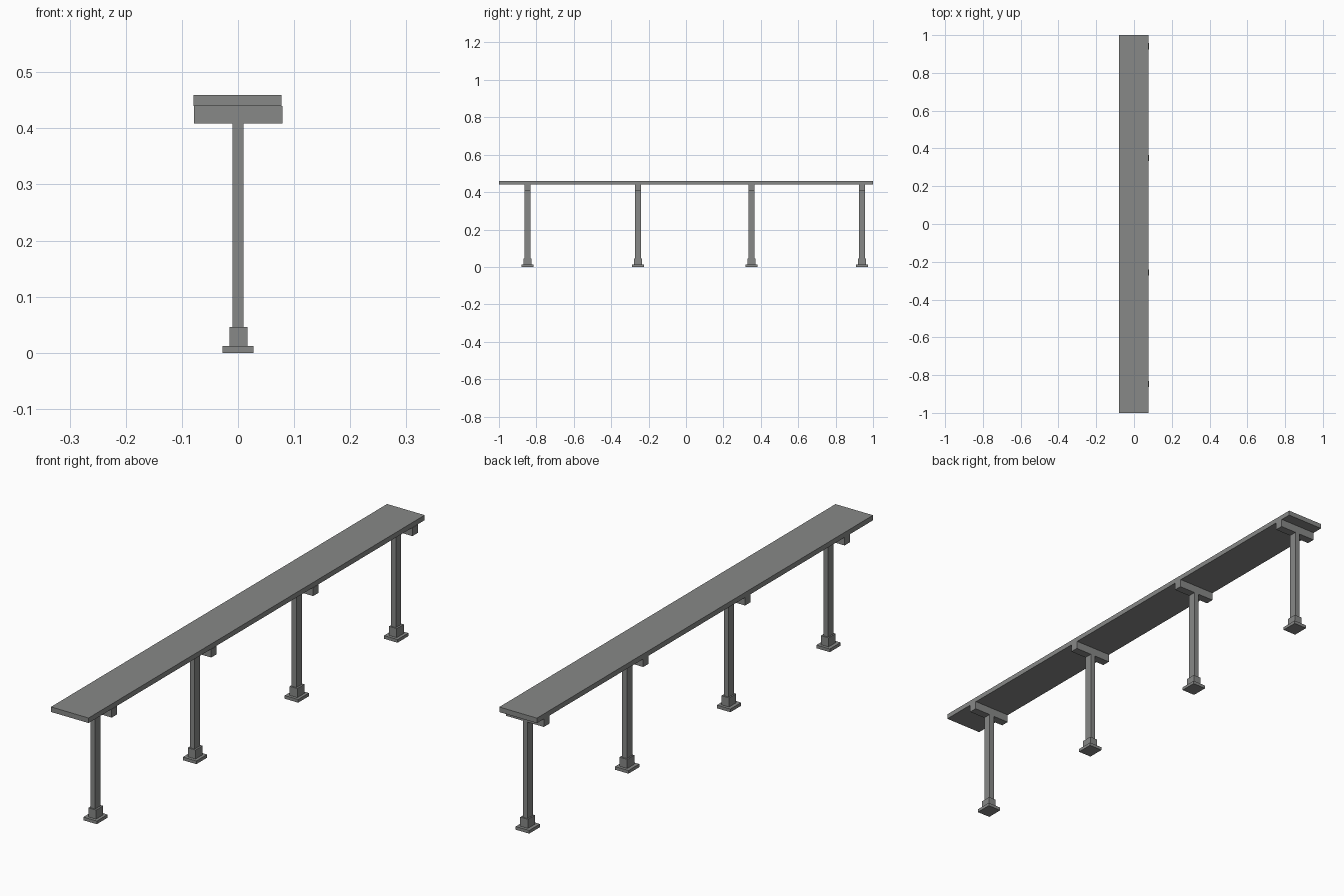
import bpy

if "Cube" in bpy.data.objects:
    bpy.data.objects.remove(bpy.data.objects["Cube"])

# single painted-metal grey
grey = bpy.data.materials.new("medium_grey")
grey.diffuse_color = (0.245, 0.25, 0.245, 1.0)
grey.use_nodes = True
grey.node_tree.nodes["Principled BSDF"].inputs["Base Color"].default_value = grey.diffuse_color


def box(name, x, y, z):
    """Box from (min, max) ranges on each axis."""
    bpy.ops.mesh.primitive_cube_add(
        size=1, location=[(a + b) / 2 for a, b in (x, y, z)])
    ob = bpy.context.object
    ob.name = name
    ob.scale = [b - a for a, b in (x, y, z)]
    bpy.ops.object.transform_apply(location=False, rotation=False, scale=True)
    ob.data.materials.append(grey)
    return ob


def around(c, half):
    return (c - half, c + half)


# long flat seat plank
box("seat_plank", (-0.079, 0.0775), (-1.0, 1.0), (0.44, 0.459))

# four pedestal legs: foot plate, socket, post and cross beam
for i, y in enumerate((-0.848, -0.256, 0.35, 0.941), 1):
    box(f"foot_plate_{i}", around(0, 0.028), around(y, 0.032), (0, 0.012))
    box(f"post_socket_{i}", around(0.001, 0.016), around(y, 0.021), (0.012, 0.046))
    box(f"post_{i}", around(0, 0.01), around(y, 0.016), (0.046, 0.409))
    box(f"cross_beam_{i}", (-0.078, 0.079), around(y, 0.016), (0.409, 0.44))
